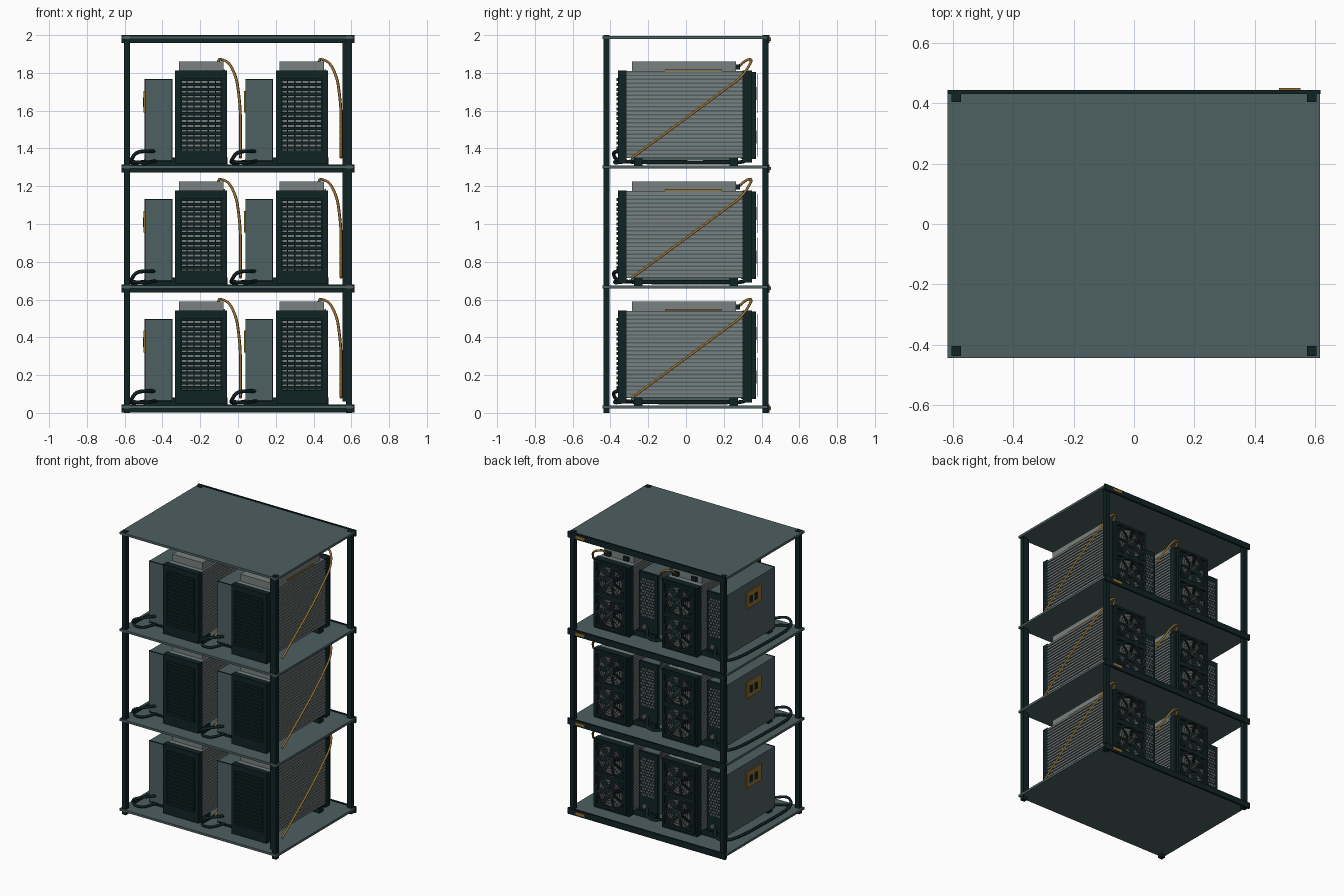
import bpy, bmesh, math
from mathutils import Matrix, Vector

cube = bpy.data.objects.get("Cube")
if cube:
    bpy.data.objects.remove(cube, do_unlink=True)


def material(name, r, g, b):
    m = bpy.data.materials.new(name)
    m.use_nodes = True
    m.diffuse_color = (r, g, b, 1)
    m.node_tree.nodes["Principled BSDF"].inputs["Base Color"].default_value = (r, g, b, 1)
    return m


SLATE = material("slate_panel", .075, .115, .12)
DARK = material("dark_metal", .005, .016, .017)
GREY = material("fin_grey", .19, .22, .215)
WIRE = material("wire_grey", .12, .125, .12)
GOLD = material("gold_cable", .30, .16, .03)


def add_box(bm, x0, x1, y0, y1, z0, z1):
    size = Vector((x1 - x0, y1 - y0, z1 - z0))
    mid = Vector((x0 + x1, y0 + y1, z0 + z1)) / 2
    bmesh.ops.create_cube(bm, size=1, matrix=Matrix.Translation(mid) @ Matrix.Diagonal((*size, 1)))


def add_disc(bm, x, y, z, radius, depth, sides):
    # Cylinder lying along y
    bmesh.ops.create_cone(bm, cap_ends=True, segments=sides, radius1=radius, radius2=radius, depth=depth,
                          matrix=Matrix.Translation((x, y, z)) @ Matrix.Rotation(math.pi / 2, 4, "X"))


def add_ring(bm, x, y, z, radius, half, sides=32):
    # Square-section wire ring facing y
    loops = []
    for i in range(sides):
        a = math.tau * i / sides
        loops.append([bm.verts.new((x + math.cos(a) * (radius + dr), y + dy, z + math.sin(a) * (radius + dr)))
                      for dr, dy in ((-half, -half), (half, -half), (half, half), (-half, half))])
    for i in range(sides):
        a, b = loops[i], loops[(i + 1) % sides]
        for k in range(4):
            n = (k + 1) % 4
            bm.faces.new((a[k], a[n], b[n], b[k]))


def place(name, data, location=(0, 0, 0)):
    ob = bpy.data.objects.new(name, data)
    ob.location = location
    bpy.context.collection.objects.link(ob)


def mesh(name, mat, build):
    bm = bmesh.new()
    build(bm)
    bmesh.ops.recalc_face_normals(bm, faces=bm.faces)
    me = bpy.data.meshes.new(name)
    bm.to_mesh(me)
    bm.free()
    me.materials.append(mat)
    return name, me


def boxes(name, mat, *dims):
    return mesh(name, mat, lambda bm: [add_box(bm, *d) for d in dims])


def cable(name, mat, radius, points):
    cu = bpy.data.curves.new(name, "CURVE")
    cu.dimensions = "3D"
    cu.bevel_depth = radius
    cu.bevel_resolution = 1
    cu.resolution_u = 5
    cu.use_fill_caps = True
    sp = cu.splines.new("NURBS")
    sp.points.add(len(points) - 1)
    for p, co in zip(sp.points, points):
        p.co = (*co, 1)
    sp.order_u = 3
    sp.use_endpoint_u = True
    cu.materials.append(mat)
    return name, cu


# Rack: shelves, rear rails, posts
TOPS = (.045, .68, 1.315, 2.0)
place(*boxes("shelves", SLATE, *[(-.617, .615, -.443, .432, t - .021, t - .005) for t in TOPS]))
place(*boxes("rear_rails", DARK, *[(-.617, .617, .43, .443, max(0, t - .042), t) for t in TOPS]))
place(*boxes("rail_labels", GOLD, *[(.48, .55, .443, .449, t - .03, t - .012) for t in TOPS]))
place(*boxes("corner_posts", DARK, *[(x - .016, x + .016, y - .016, y + .016, 0, 2.0)
                                     for x in (-.588, .588) for y in (-.42, .42)]))
place(*boxes("power_strip", DARK, (.553, .573, -.434, -.41, .06, 1.97)))

# One computing unit, in local space standing on a shelf
parts = []
parts.append(boxes("feet", DARK, (-.29, .14, -.275, -.23, -.006, .036), (-.29, .14, .23, .275, -.006, .036)))
parts.append(boxes("body_core", SLATE, (-.13, .13, -.32, .305, .035, .49)))


def body_fins(bm):
    for i in range(22):
        z = .038 + i * .0208
        for s in (-.1335, .1335):
            add_box(bm, s - .004, s + .004, -.32, .305, z, z + .0135)
    add_box(bm, -.13, .13, -.32, .305, .489, .495)


parts.append(mesh("side_fins", GREY, body_fins))
parts.append(boxes("top_box", GREY, (-.117, .117, -.285, .265, .495, .545)))
parts.append(boxes("top_connectors", DARK, (.06, .105, .265, .285, .502, .53), (-.08, -.04, .265, .28, .502, .53)))


# Front grille with slats over a grey backing
def front_grille(bm):
    for s in (-1, 1):
        add_box(bm, s * .12 - .018, s * .12 + .018, -.36, -.315, .006, .497)
    add_box(bm, -.13, .13, -.36, -.315, .006, .075)
    add_box(bm, -.13, .13, -.36, -.315, .45, .497)
    for i in range(15):
        z = .08 + i * .0258
        add_box(bm, -.11, .11, -.368, -.33, z, z + .0165)
    for i in range(5):
        x = -.075 + i * .0375
        add_box(bm, x - .003, x + .003, -.345, -.325, .07, .46)


parts.append(mesh("front_grille", DARK, front_grille))
parts.append(boxes("grille_backing", GREY, (-.11, .11, -.33, -.318, .07, .46)))

# Rear housing and the two fans
FANS = (.145, .375)


def rear_housing(bm):
    add_box(bm, -.138, .138, .3, .35, .01, .497)
    for z in FANS:
        for s in (-1, 1):
            add_box(bm, s * .117 - .008, s * .117 + .008, .35, .37, z - .108, z + .108)
            add_box(bm, -.125, .125, .35, .37, z + s * .108 - .008, z + s * .108 + .008)
        add_disc(bm, 0, .362, z, .034, .024, 20)
        add_ring(bm, 0, .36, z, .107, .008)
        for i in range(7):
            turn = Matrix.Translation((0, .36, z)) @ Matrix.Rotation(i * math.tau / 7, 4, "Y")
            shape = turn @ Matrix.Translation((.066, 0, 0)) @ Matrix.Rotation(.5, 4, "X")
            bmesh.ops.create_cube(bm, size=1, matrix=shape @ Matrix.Diagonal((.075, .004, .036, 1)))


def fan_wires(bm):
    for z in FANS:
        for i in range(5):
            add_ring(bm, 0, .378, z, .03 + i * .018, .0016)
        for a in (.25, .75):
            turn = Matrix.Translation((0, .3765, z)) @ Matrix.Rotation(a * math.pi, 4, "Y")
            bmesh.ops.create_cube(bm, size=1, matrix=turn @ Matrix.Diagonal((.25, .003, .004, 1)))


parts.append(mesh("rear_housing_and_blades", DARK, rear_housing))
parts.append(mesh("fan_backing", WIRE, lambda bm: [add_disc(bm, 0, .351, z, .1, .004, 32) for z in FANS]))
parts.append(mesh("fan_guard_wires", WIRE, fan_wires))

# Power supply box with vented rear and socket panel
parts.append(boxes("supply_box", SLATE, (-.297, -.155, -.29, .245, .02, .45)))
parts.append(boxes("supply_rear", DARK, (-.299, -.153, .243, .262, .015, .453)))
parts.append(boxes("supply_edges", DARK, (-.298, -.154, -.291, -.28, .014, .024),
                   (-.298, -.154, -.291, -.284, .447, .452)))


def vents(bm):
    for row in range(13):
        for col in range(5):
            x = -.27 + col * .021 + (row % 2) * .0105
            add_disc(bm, x, .262, .15 + row * .021, .0085, .004, 6)


parts.append(mesh("supply_vents", WIRE, vents))
parts.append(mesh("supply_knob", WIRE, lambda bm: add_disc(bm, -.2, .268, .07, .016, .012, 12)))
parts.append(boxes("socket_panel", GOLD, (-.305, -.296, -.13, .03, .275, .39)))
parts.append(boxes("sockets", DARK, (-.307, -.304, -.03, .005, .305, .355), (-.307, -.304, -.085, -.05, .305, .355)))

# Cables
parts.append(cable("data_cable", GOLD, .0075, [
    (.085, .27, .51), (.09, .31, .55), (.10, .345, .56), (.15, .345, .54), (.185, .295, .462),
    (.196, .21, .4), (.208, .06, .289), (.208, -.12, .157), (.208, -.285, .036)]))
parts.append(boxes("data_cable_lead", GOLD, (.119, .127, -.11, .19, .496, .504)))
parts.append(cable("power_cable", DARK, .010, [
    (-.22, .26, .06), (-.24, .32, .03), (-.31, .31, .012), (-.36, .2, .01), (-.37, -.1, .01), (-.375, -.3, .012),
    (-.37, -.375, .025), (-.35, -.385, .06), (-.31, -.37, .072), (-.25, -.285, .07)]))
parts.append(cable("power_cable_tail", DARK, .009, [
    (-.375, -.3, .012), (-.37, -.375, .018), (-.33, -.38, .01), (-.28, -.36, .008), (-.24, -.28, .02)]))

# Two units on each of the three lower shelves
for level, top in zip(("lower", "middle", "upper"), TOPS):
    for side, x in (("right", -.195), ("left", .338)):
        for name, data in parts:
            place(f"{level}_{side}_{name}", data, (x, 0, top))
